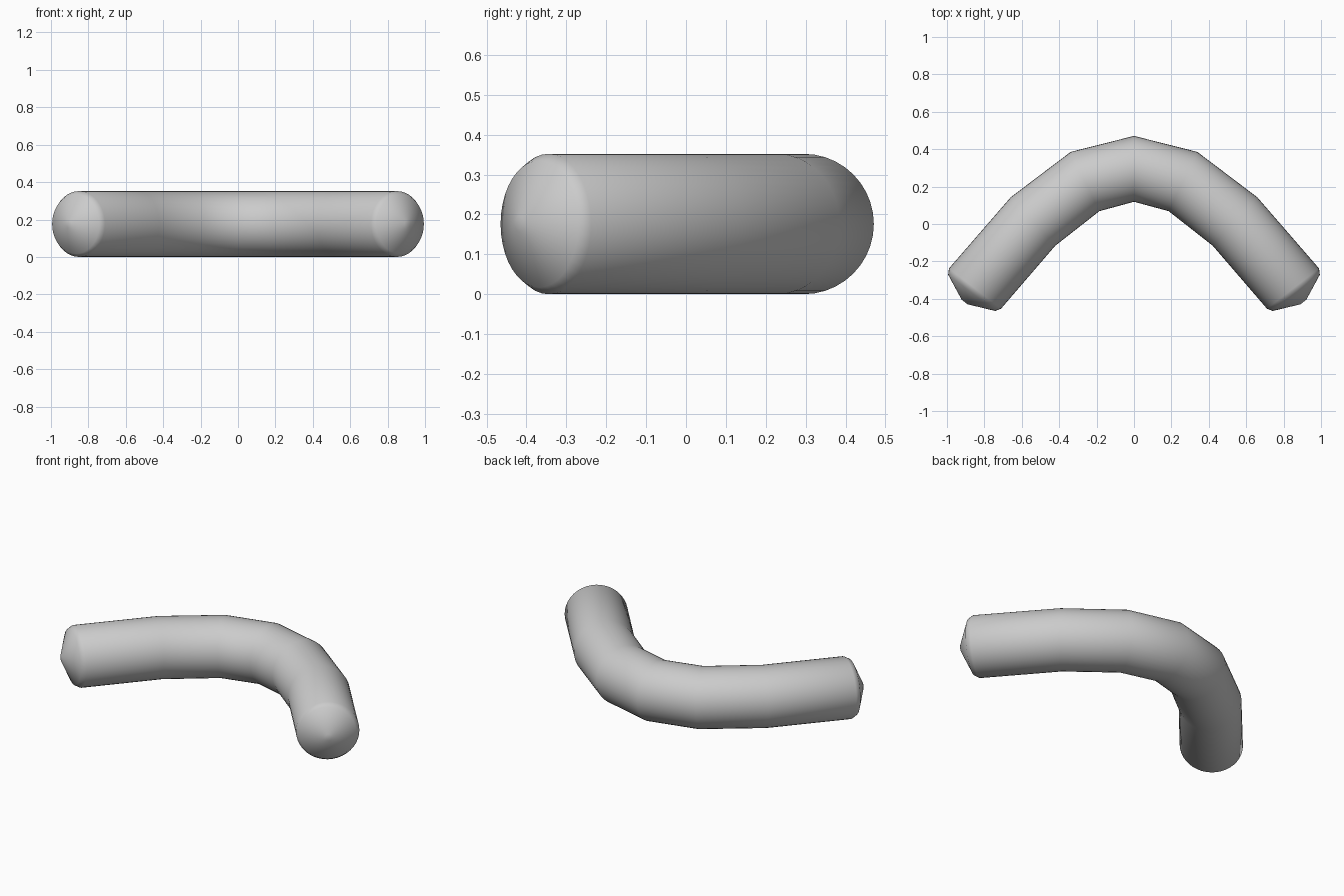
import bpy, bmesh
from math import sin, cos, pi
from mathutils import Vector

if "Cube" in bpy.data.objects:
    bpy.data.objects.remove(bpy.data.objects["Cube"])

SIDES = 40
R = 0.176

# Path stations on the right half: outer and inner edge of each ring, seen from above
half = [((0.337, 0.382), (0.187, 0.072)),
        ((0.658, 0.142), (0.422, -0.115)),
        ((0.989, -0.238), (0.711, -0.452))]
stations = [(Vector((0, 0.295, R)), Vector((0, 1, 0)), R)]
for o, i in half:
    o, i = Vector((*o, R)), Vector((*i, R))
    stations.append(((o + i) / 2, (o - i).normalized(), R))

# Shallow rounded cap beyond the last ring: (offset, radius)
centre, across, _ = stations[-1]
along = across.cross(Vector((0, 0, 1)))
for offset, radius in [(0.029, 0.159), (0.091, 0.02)]:
    stations.append((centre + along * offset, across, radius))

# Mirror to the left half
flip = lambda v: Vector((-v.x, v.y, v.z))
path = [(flip(c), flip(a), r) for c, a, r in reversed(stations[1:])] + stations

# Skin the rings
bm = bmesh.new()
rings = []
for c, a, r in path:
    rings.append([bm.verts.new(c + a * r * cos(2 * pi * k / SIDES)
                               + Vector((0, 0, r * sin(2 * pi * k / SIDES))))
                  for k in range(SIDES)])
for p, q in zip(rings, rings[1:]):
    for k in range(SIDES):
        n = (k + 1) % SIDES
        bm.faces.new((p[k], p[n], q[n], q[k]))
bm.faces.new(rings[0])
bm.faces.new(rings[-1])
bmesh.ops.recalc_face_normals(bm, faces=bm.faces)
for f in bm.faces:
    f.smooth = True

mesh = bpy.data.meshes.new("curved_tube")
bm.to_mesh(mesh)
bm.free()
bpy.context.collection.objects.link(bpy.data.objects.new("curved_tube", mesh))
